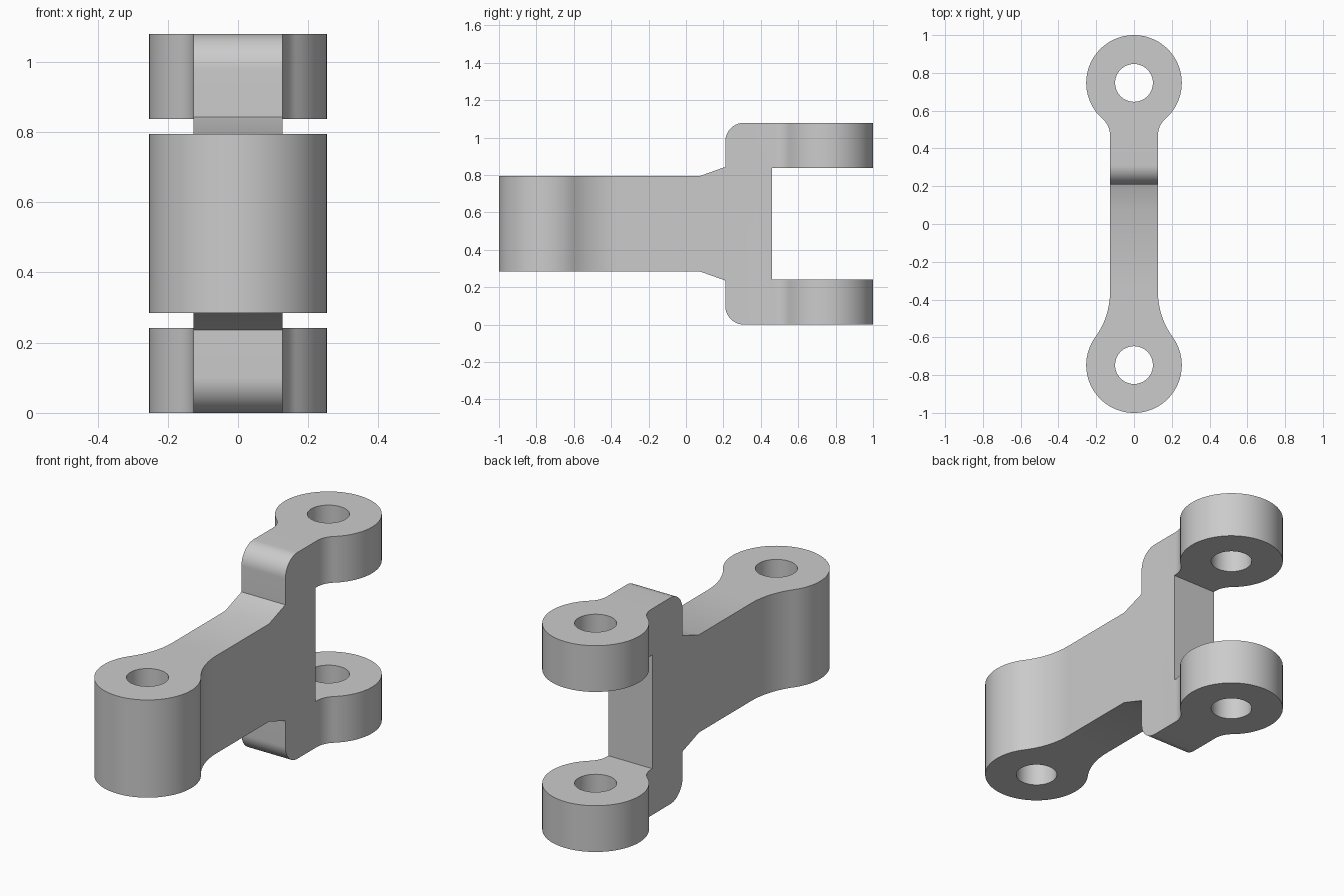
import bpy, bmesh
from math import atan2, cos, pi, sin
from mathutils import Vector

cube = bpy.data.objects.get("Cube")
if cube:
    bpy.data.objects.remove(cube, do_unlink=True)

EYE_Y, EYE_R, BORE_R, WEB = 0.747, 0.253, 0.1, 0.127
HEIGHT = 1.079
MID = HEIGHT / 2

grey = bpy.data.materials.new("plain grey")
grey.use_nodes = True
grey.diffuse_color = (0.6, 0.6, 0.6, 1)
grey.node_tree.nodes["Principled BSDF"].inputs["Base Color"].default_value = (0.6, 0.6, 0.6, 1)


def arc(cx, cy, r, start, end, steps):
    return [(cx + r * cos(start + (end - start) * i / steps),
             cy + r * sin(start + (end - start) * i / steps)) for i in range(steps + 1)]


def prism(name, points, offset):
    """Extrude a closed 3D outline along an offset."""
    bm = bmesh.new()
    face = bm.faces.new([bm.verts.new(p) for p in points])
    grown = bmesh.ops.extrude_face_region(bm, geom=[face])["geom"]
    bmesh.ops.translate(bm, vec=Vector(offset),
                        verts=[g for g in grown if isinstance(g, bmesh.types.BMVert)])
    bmesh.ops.recalc_face_normals(bm, faces=bm.faces)
    mesh = bpy.data.meshes.new(name)
    bm.to_mesh(mesh)
    bm.free()
    mesh.materials.append(grey)
    obj = bpy.data.objects.new(name, mesh)
    bpy.context.collection.objects.link(obj)
    return obj


def eye_side(reach):
    """Half of the front eye, blended by a tangent fillet into the web."""
    fillet = (WEB**2 + reach**2 - EYE_R**2) / (2 * (EYE_R - WEB))
    a = atan2(reach, WEB + fillet)
    return (arc(0, -EYE_Y, EYE_R, -pi / 2, a, 40)
            + arc(WEB + fillet, reach - EYE_Y, fillet, a + pi, pi, 16)[1:])


def boolean(target, cutter, operation):
    cutter.hide_render = True
    mod = target.modifiers.new(operation.title(), "BOOLEAN")
    mod.operation, mod.object, mod.solver = operation, cutter, "EXACT"
    bpy.context.view_layer.objects.active = target
    bpy.ops.object.modifier_apply(modifier=mod.name)
    bpy.data.objects.remove(cutter, do_unlink=True)


# Side profile: upper half from the front eye to the fork slot, then mirrored
upper = [(-1.1, 0.795), (0.075, 0.795), (0.21, 0.843)]
upper += arc(0.31, HEIGHT - 0.1, 0.1, pi, pi / 2, 16)
upper += [(1.1, HEIGHT), (1.1, 0.837), (0.46, 0.837)]
profile = upper + [(y, HEIGHT - z) for y, z in reversed(upper)]
link = prism("forked_link", [(-0.4, y, z) for y, z in profile], (0.8, 0, 0))

# Plan outline: two round eyes joined by the narrow web
side = eye_side(0.387) + [(x, -y) for x, y in reversed(eye_side(0.277))]
outline = side + [(-x, y) for x, y in reversed(side[1:-1])]
plan = prism("plan_cutter", [(x, y, -0.1) for x, y in outline], (0, 0, HEIGHT + 0.2))
boolean(link, plan, "INTERSECT")

# Pin bores through both ends
for y in (-EYE_Y, EYE_Y):
    ring = arc(0, y, BORE_R, 0, 2 * pi, 64)[:-1]
    bore = prism("bore_cutter", [(px, py, -0.2) for px, py in ring], (0, 0, HEIGHT + 0.4))
    boolean(link, bore, "DIFFERENCE")

# Smooth curved walls, crisp edges
bpy.ops.object.select_all(action="DESELECT")
link.select_set(True)
bpy.context.view_layer.objects.active = link
bpy.ops.object.shade_smooth_by_angle()
